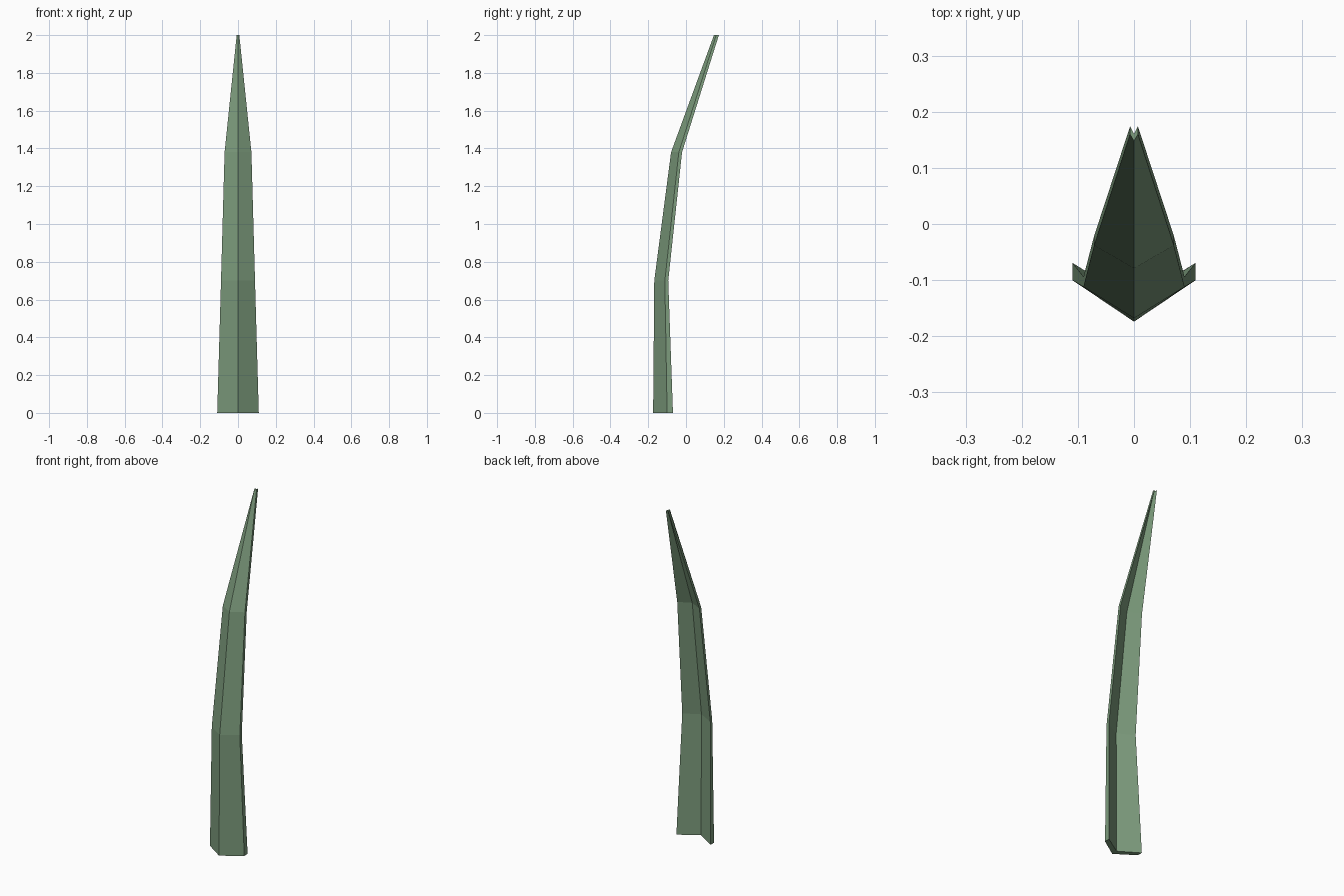
import bpy, bmesh

if "Cube" in bpy.data.objects:
    bpy.data.objects.remove(bpy.data.objects["Cube"])

# One flat leaf colour
green = bpy.data.materials.new("leaf green")
green.diffuse_color = (0.2, 0.325, 0.2, 1)
green.use_nodes = True
green.node_tree.nodes["Principled BSDF"].inputs["Base Color"].default_value = green.diffuse_color

# Folded blade sections: height, half width, y of ridge, front edge, back edge, inner fold
SECTIONS = [
    (0.00, 0.110, -0.174, -0.100, -0.069, -0.138),
    (0.70, 0.090, -0.168, -0.112, -0.094, -0.142),
    (1.38, 0.071, -0.079, -0.038, -0.021, -0.057),
    (2.00, 0.007, 0.148, 0.160, 0.174, 0.160),
]

bm = bmesh.new()
rings = []
for z, w, ridge, front, back, fold in SECTIONS:
    outline = [(0, ridge), (w, front), (w, back), (0, fold), (-w, back), (-w, front)]
    rings.append([bm.verts.new((x, y, z)) for x, y in outline])

# Skin between neighbouring sections
for a, b in zip(rings, rings[1:]):
    for i in range(6):
        j = (i + 1) % 6
        bm.faces.new((a[i], a[j], b[j], b[i]))

# End caps, one quad per half
for r in (rings[0], rings[-1]):
    bm.faces.new((r[0], r[1], r[2], r[3]))
    bm.faces.new((r[0], r[3], r[4], r[5]))
bmesh.ops.recalc_face_normals(bm, faces=bm.faces)

mesh = bpy.data.meshes.new("grass_blade")
bm.to_mesh(mesh)
bm.free()
mesh.materials.append(green)
blade = bpy.data.objects.new("grass_blade", mesh)
bpy.context.collection.objects.link(blade)
